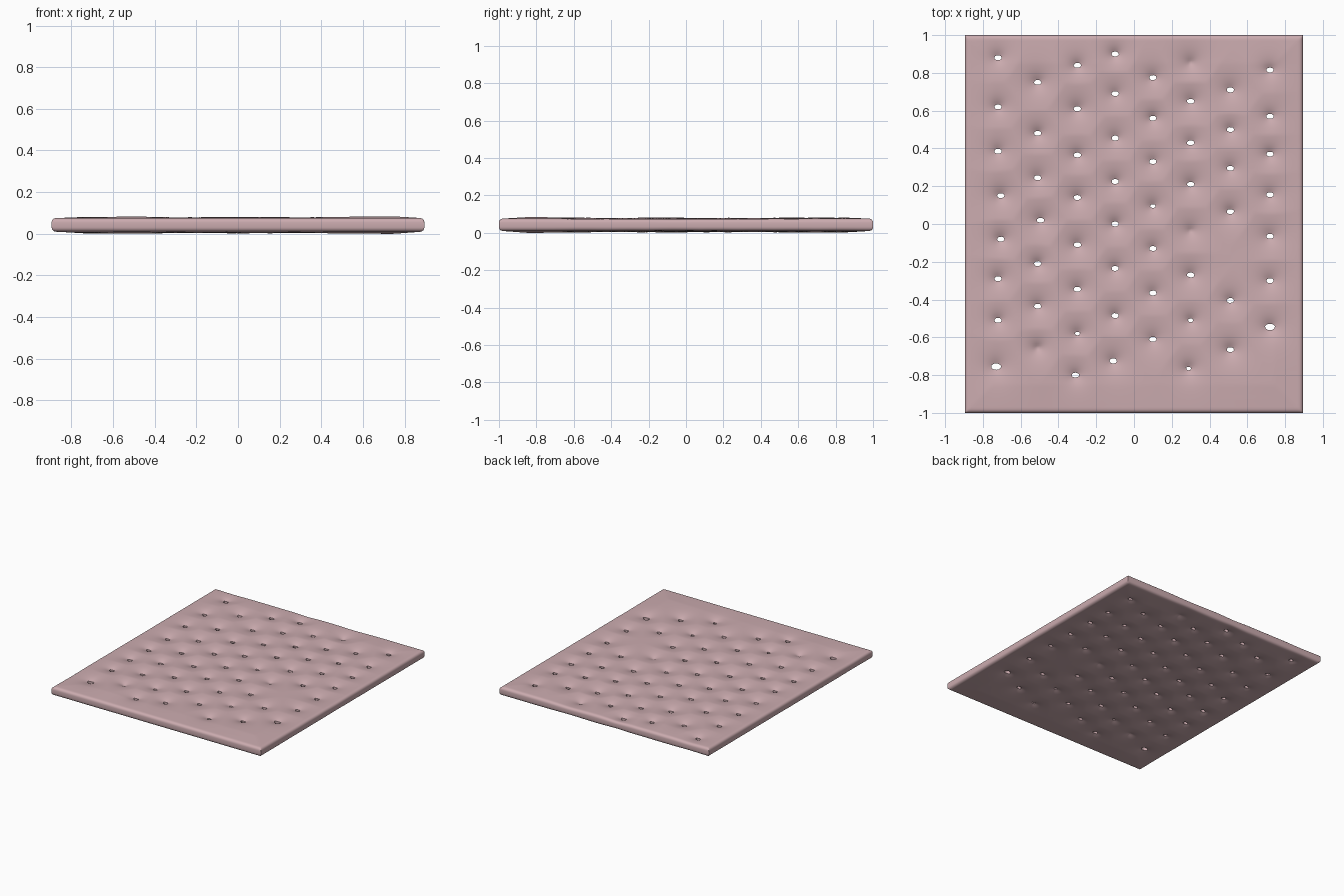
import bpy, bmesh, math, random
from mathutils import Vector

if "Cube" in bpy.data.objects:
    bpy.data.objects.remove(bpy.data.objects["Cube"])

random.seed(4)
HX, HY = 0.895, 1.0            # half width, half length

# Tuft columns: x position -> y positions of the tufts
COLUMNS = {
    -0.72: (0.88, 0.62, 0.385, 0.15, -0.08, -0.29, -0.51, -0.755),
    -0.51: (0.75, 0.48, 0.245, 0.02, -0.21, -0.435, -0.655),
    -0.30: (0.84, 0.61, 0.365, 0.14, -0.11, -0.345, -0.58, -0.80),
    -0.10: (0.90, 0.69, 0.455, 0.225, 0.0, -0.235, -0.485, -0.725),
    0.10: (0.775, 0.56, 0.33, 0.095, -0.13, -0.365, -0.61),
    0.30: (0.855, 0.65, 0.43, 0.21, -0.035, -0.27, -0.51, -0.765),
    0.51: (0.71, 0.50, 0.295, 0.065, -0.405, -0.665),
    0.72: (0.815, 0.57, 0.37, 0.155, -0.065, -0.30, -0.545),
}
CLOSED = {(-0.51, -0.655), (0.30, 0.855), (0.30, -0.035)}   # dimples without a hole
BIG = {(-0.72, -0.755), (0.72, -0.545)}
SMALL = {(0.10, 0.095), (0.30, -0.765), (0.30, -0.51), (-0.30, -0.58)}

tufts = []                     # x, y, hole scale, dimple depth, dimple spread
for cx, ys in COLUMNS.items():
    for cy in ys:
        key = (cx, cy)
        s = 0 if key in CLOSED else 1.3 if key in BIG else 0.75 if key in SMALL else 1
        tufts.append((cx + 0.015 * (cx < -0.4 and abs(cy) < 0.2) - 0.01 * (cy < -0.7), cy, s,
                      random.uniform(0.8, 1.0), random.uniform(0.042, 0.06)))
RX, RY = 0.020, 0.013          # hole half sizes


def ticks(half, step=0.0115):
    """Even grid lines with closer ones at the rounded border."""
    n = round(2 * (half - 0.02) / step)
    inner = [-(half - 0.02) + 2 * (half - 0.02) * i / n for i in range(n + 1)]
    edge = [0, 0.0015, 0.005, 0.011]
    return [-half + e for e in edge] + inner + [half - e for e in reversed(edge)]


def dimple(x, y):
    """Pull of the tufts at a point, 0 to 1."""
    pull = 0
    for tx, ty, s, depth, spread in tufts:
        dx, dy = x - tx, y - ty
        if abs(dx) < 0.25 and abs(dy) < 0.25:
            pull = max(pull, depth * math.exp(-math.hypot(dx, dy) / spread))
    return pull


def heights(x, y):
    """Bottom and top of the pad at a point."""
    d = min(HX - abs(x), HY - abs(y))
    rim = 0.02 * (1 - math.sqrt(max(0, 1 - (1 - min(d, 0.02) / 0.02) ** 2)))
    puff = min(1, d / 0.15)
    pull = dimple(x, y)
    wave = 0.002 * math.sin(5 * x + 1) * math.cos(4 * y)
    top = 0.076 + puff * (0.007 + wave) - rim - 0.040 * pull
    low = 0.012 - puff * (0.009 + wave) + rim + 0.030 * pull
    return low, top


xs, ys = ticks(HX), ticks(HY)
bm = bmesh.new()
sheet = [[bm.verts.new((x, y, 0)) for y in ys] for x in xs]
for i in range(len(xs) - 1):
    for j in range(len(ys) - 1):
        bm.faces.new((sheet[i][j], sheet[i + 1][j], sheet[i + 1][j + 1], sheet[i][j + 1]))

# Punch the tuft holes and round their rims
holes = [t for t in tufts if t[2] > 0]


def radius(p, t, grow=1.0):
    return math.hypot((p.x - t[0]) / (RX * t[2] * grow), (p.y - t[1]) / (RY * t[2] * grow))


doomed, rims = [], {}
for f in bm.faces:
    c = f.calc_center_median()
    for t in holes:
        if abs(c.x - t[0]) < 0.05 and abs(c.y - t[1]) < 0.05 and radius(c, t) < 1:
            doomed.append(f)
            for v in f.verts:
                rims[v] = t
bmesh.ops.delete(bm, geom=doomed, context='FACES')
for v, t in rims.items():
    if v.is_valid:
        r = radius(v.co, t)
        if r > 0.01:
            v.co.x = t[0] + (v.co.x - t[0]) / r
            v.co.y = t[1] + (v.co.y - t[1]) / r

# Lift the sheet to the top, copy it to the bottom, and join along every open edge
faces = list(bm.faces)
open_edges = [e for e in bm.edges if e.is_boundary]
under = {}
for v in list(bm.verts):
    low, top = heights(v.co.x, v.co.y)
    under[v] = bm.verts.new((v.co.x, v.co.y, low))
    v.co.z = top
for f in faces:
    bm.faces.new([under[v] for v in reversed(f.verts)])
for e in open_edges:
    a, b = e.verts
    bm.faces.new((a, b, under[b], under[a]))
bmesh.ops.recalc_face_normals(bm, faces=bm.faces)
base = min(v.co.z for v in bm.verts)
bmesh.ops.translate(bm, verts=bm.verts, vec=Vector((0, 0, -base)))

mesh = bpy.data.meshes.new("tufted_pad")
bm.to_mesh(mesh)
bm.free()
pad = bpy.data.objects.new("tufted_pad", mesh)
bpy.context.collection.objects.link(pad)

# Dusty pink cloth
cloth = bpy.data.materials.new("dusty pink cloth")
cloth.diffuse_color = (0.60, 0.41, 0.43, 1)
cloth.use_nodes = True
cloth.node_tree.nodes["Principled BSDF"].inputs["Base Color"].default_value = cloth.diffuse_color
mesh.materials.append(cloth)

bpy.context.view_layer.objects.active = pad
pad.select_set(True)
bpy.ops.object.shade_smooth_by_angle(angle=math.radians(45))
